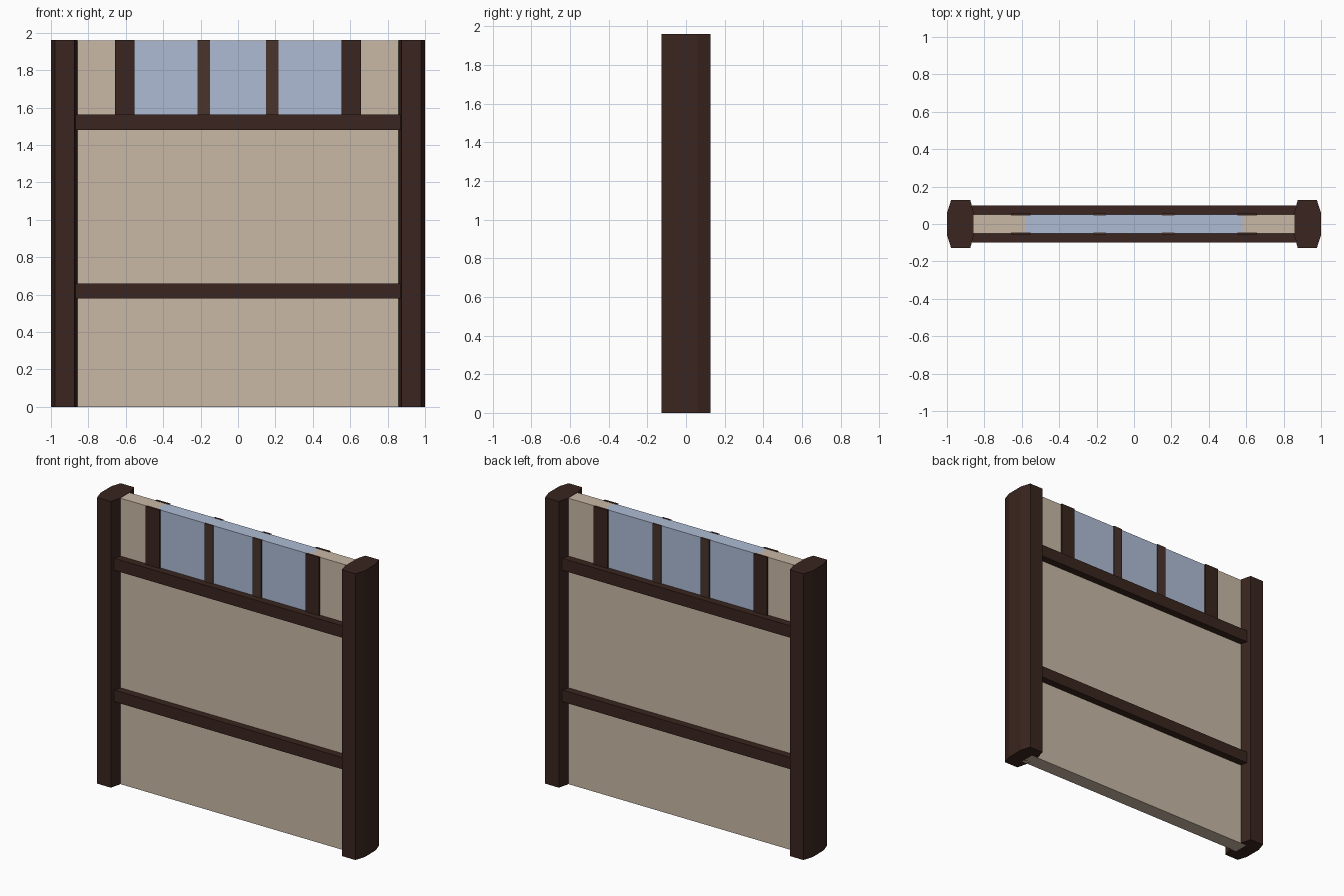
import bpy, bmesh

if "Cube" in bpy.data.objects:
    bpy.data.objects.remove(bpy.data.objects["Cube"])

H = 1.96            # wall height
CORE = 0.05         # half thickness of the infill


def material(name, rgb):
    m = bpy.data.materials.new(name)
    m.diffuse_color = (*rgb, 1)
    m.use_nodes = True
    m.node_tree.nodes["Principled BSDF"].inputs["Base Color"].default_value = m.diffuse_color
    return m


WOOD = material("dark_wood", (0.042, 0.018, 0.013))
MULLION = material("brown_wood", (0.068, 0.034, 0.025))
PLASTER = material("plaster", (0.58, 0.48, 0.38))
GLASS = material("glass", (0.42, 0.50, 0.66))


def prism(name, outline, z0, z1, mat):
    """Extrude an xy outline from z0 up to z1."""
    bm = bmesh.new()
    base = bm.faces.new([bm.verts.new((x, y, z0)) for x, y in outline])
    top = bmesh.ops.extrude_face_region(bm, geom=[base], use_keep_orig=True)
    for v in top["geom"]:
        if isinstance(v, bmesh.types.BMVert):
            v.co.z = z1
    bmesh.ops.recalc_face_normals(bm, faces=bm.faces)
    me = bpy.data.meshes.new(name)
    bm.to_mesh(me)
    bm.free()
    me.materials.append(mat)
    ob = bpy.data.objects.new(name, me)
    bpy.context.collection.objects.link(ob)
    return ob


def box(name, x0, x1, y0, y1, z0, z1, mat):
    return prism(name, [(x0, y0), (x1, y0), (x1, y1), (x0, y1)], z0, z1, mat)


# Lower plaster panel and glazed opening
box("wall_panel", -0.9, 0.9, -CORE, CORE, 0, 1.52, PLASTER)
box("window_glass", -0.58, 0.58, -CORE, CORE, 1.52, H - 0.002, GLASS)

for s, side in ((-1, "left"), (1, "right")):
    # Chamfered corner post
    half = [(1.0, 0.06), (0.978, 0.127), (0.875, 0.127), (0.857, 0.06)]
    outline = half + [(x, -y) for x, y in reversed(half)]
    prism(f"{side}_post", [(s * x, y) for x, y in outline], 0, H, WOOD)
    # Plaster beside the window
    a, b = sorted((s * 0.58, s * 0.9))
    box(f"{side}_upper_panel", a, b, -CORE, CORE, 1.52, H - 0.002, PLASTER)

# Timbers applied to both faces
for f, face in ((-1, "front"), (1, "back")):
    for name, z0, z1 in (("lower_rail", 0.58, 0.66), ("sill_rail", 1.48, 1.562)):
        y0, y1 = sorted((f * 0.045, f * 0.1))
        box(f"{face}_{name}", -0.9, 0.9, y0, y1, z0, z1, WOOD)
    for s, side in ((-1, "left"), (1, "right")):
        for name, x, w, d, mat in (("window_jamb", 0.605, 0.105, 0.06, WOOD),
                                   ("mullion", 0.183, 0.065, 0.057, MULLION)):
            y0, y1 = sorted((f * 0.045, f * d))
            box(f"{face}_{side}_{name}", s * x - w / 2, s * x + w / 2,
                y0, y1, 1.54, H, mat)
